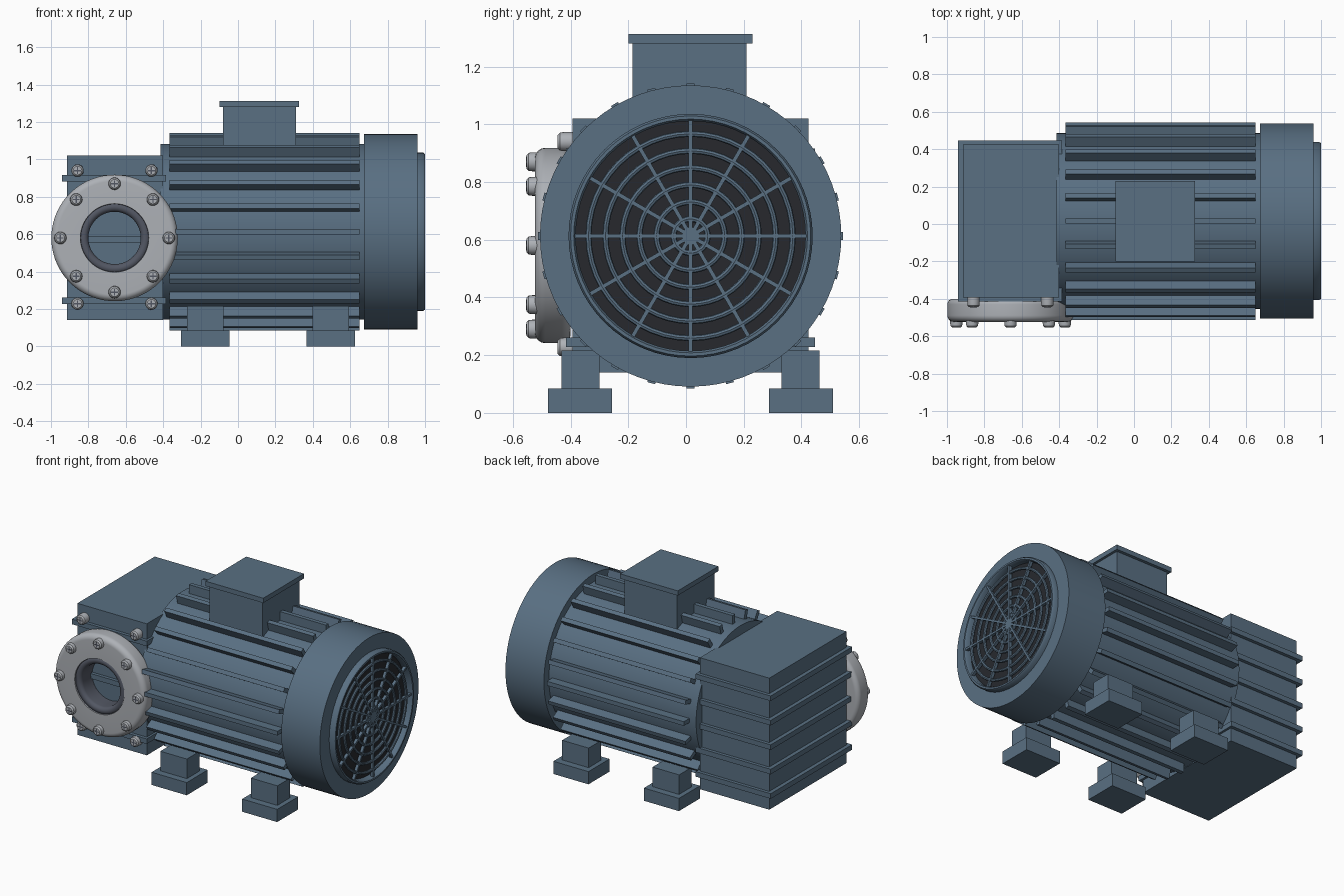
import bpy, bmesh
from math import sin, cos, pi, radians
from mathutils import Matrix, Vector

if "Cube" in bpy.data.objects:
    bpy.data.objects.remove(bpy.data.objects["Cube"])

AY, AZ = 0.016, 0.613          # motor axis
FX, FZ = -0.66, 0.58           # port flange centre


def material(name, rgb):
    m = bpy.data.materials.new(name)
    m.diffuse_color = (*rgb, 1)
    m.use_nodes = True
    m.node_tree.nodes["Principled BSDF"].inputs["Base Color"].default_value = m.diffuse_color
    return m


BLUE = material("blue_paint", (0.10, 0.16, 0.225))
GREY = material("light_metal", (0.42, 0.44, 0.47))
DARK = material("dark_void", (0.02, 0.022, 0.027))
BORE = material("bore_metal", (0.085, 0.095, 0.125))


def finish(name, bm, mat, smooth=False):
    bmesh.ops.recalc_face_normals(bm, faces=bm.faces)
    me = bpy.data.meshes.new(name)
    bm.to_mesh(me)
    bm.free()
    me.materials.append(mat)
    ob = bpy.data.objects.new(name, me)
    bpy.context.collection.objects.link(ob)
    if smooth:
        bpy.ops.object.select_all(action='DESELECT')
        ob.select_set(True)
        bpy.context.view_layer.objects.active = ob
        bpy.ops.object.shade_smooth_by_angle(angle=radians(35))
    return ob


def add_box(bm, x, y, z, rot=None):
    # box from (min, max) pairs, optionally transformed
    size = [p[1] - p[0] for p in (x, y, z)]
    mid = [(p[0] + p[1]) / 2 for p in (x, y, z)]
    m = Matrix.Translation(mid) @ Matrix.Diagonal((*size, 1))
    bmesh.ops.create_cube(bm, size=1, matrix=(rot @ m) if rot else m)


def box(name, x, y, z, mat=BLUE):
    bm = bmesh.new()
    add_box(bm, x, y, z)
    return finish(name, bm, mat)


def add_lathe(bm, profile, axis, centre, n=64, closed=False):
    # revolve (axial, radius) points round the x or y axis; open profiles get end caps
    rings = []
    for a, r in profile:
        ring = []
        for i in range(n):
            t = 2 * pi * i / n
            c, s = r * cos(t), r * sin(t)
            p = (a, c, s) if axis == 'X' else (c, a, s)
            ring.append(bm.verts.new(Vector(p) + Vector(centre)))
        rings.append(ring)
    pairs = list(zip(rings, rings[1:]))
    if closed:
        pairs.append((rings[-1], rings[0]))
    else:
        bm.faces.new(rings[0])
        bm.faces.new(rings[-1])
    for p, q in pairs:
        for i in range(n):
            j = (i + 1) % n
            bm.faces.new((p[i], p[j], q[j], q[i]))


def lathe(name, profile, axis, centre, mat=BLUE, n=64, closed=False):
    bm = bmesh.new()
    add_lathe(bm, profile, axis, centre, n, closed)
    return finish(name, bm, mat, True)


def arc(ca, cr, rad, start, end, steps=8):
    # arc points for a lathe profile
    ts = [radians(start + (end - start) * i / steps) for i in range(steps + 1)]
    return [(ca + rad * cos(t), cr + rad * sin(t)) for t in ts]


axis_pos = (0, AY, AZ)
turn = lambda deg: Matrix.Translation(axis_pos) @ Matrix.Rotation(radians(deg), 4, 'X')

# motor body with radial cooling fins
lathe("motor_body", [(-0.415, 0.47), (0.69, 0.47)], 'X', axis_pos, n=72)
bm = bmesh.new()
for k in range(24):
    add_box(bm, (-0.365, 0.65), (-0.014, 0.014), (0.44, 0.528), turn(15 * k))
finish("cooling_fins", bm, BLUE)

# fan cowl with open front
lathe("fan_cowl", [(0.675, 0.44), (0.675, 0.522), (0.96, 0.522), (0.96, 0.41), (0.9, 0.41), (0.9, 0.44)],
      'X', axis_pos, n=72, closed=True)
lathe("fan_void", [(0.93, 0.415), (0.955, 0.415)], 'X', axis_pos, DARK)

# fan grille: rim, rings, spokes and hub
bm = bmesh.new()
add_lathe(bm, [(0.95, 0.398), (0.95, 0.423), (0.99, 0.423), (1.0, 0.416), (1.0, 0.405), (0.99, 0.398)],
          'X', axis_pos, closed=True)
for k in range(1, 7):
    add_lathe(bm, arc(0.984, 0.059 * k, 0.0105, 0, 315, 7), 'X', axis_pos, 48, True)
add_lathe(bm, [(0.955, 0.03), (0.994, 0.03)], 'X', axis_pos, 24)
finish("grille_rings", bm, BLUE, True)
bm = bmesh.new()
for k in range(12):
    add_box(bm, (0.974, 0.994), (-0.007, 0.007), (0.0, 0.41), turn(30 * k))
finish("grille_spokes", bm, BLUE)

# gear housing with horizontal ribs
box("gear_housing", (-0.914, -0.40), (-0.393, 0.425), (0.14, 1.02))
bm = bmesh.new()
for k in range(5):
    z = 0.245 + k * 0.1635
    add_box(bm, (-0.94, -0.385), (-0.415, 0.447), (z - 0.017, z + 0.017))
finish("housing_ribs", bm, BLUE)

# terminal box and lid
box("terminal_box", (-0.08, 0.31), (-0.185, 0.21), (1.0, 1.285))
box("terminal_lid", (-0.10, 0.327), (-0.20, 0.23), (1.28, 1.312))

# four feet
for xi, x in enumerate((-0.175, 0.495)):
    for side in (-1, 1):
        tag = ("rear", "front")[xi] + ("_near", "_far")[side > 0]
        y, yp = AY + side * 0.383, AY + side * 0.381
        box("foot_pad_" + tag, (x - 0.13, x + 0.13), (y - 0.111, y + 0.111), (0, 0.085))
        box("foot_post_" + tag, (x - 0.098, x + 0.098), (yp - 0.066, yp + 0.066), (0.08, 0.216))

# port flange with rounded rim and a flared bore
port = (FX, 0, FZ)
rim = ([(-0.40, 0.18), (-0.40, 0.308)] + arc(-0.43, 0.308, 0.03, 0, 90)[1:]
       + arc(-0.488, 0.303, 0.035, 90, 180) + [(-0.523, 0.183)])
lathe("port_flange", rim, 'Y', port, GREY, 72, True)
bore = [(-0.40, 0.184), (-0.52, 0.184)] + arc(-0.495, 0.165, 0.025, 140, 270) + [(-0.45, 0.14), (-0.40, 0.14)]
lathe("port_bore", bore, 'Y', port, BORE, 64, True)


def screw(name, x, y, z):
    # domed screw head with crossed slots
    head = [(y + 0.04, 0.033), (y - 0.008, 0.033), (y - 0.022, 0.031), (y - 0.03, 0.023)]
    lathe(name, head, 'Y', (x, 0, z), GREY, 20)
    bm = bmesh.new()
    for a, b in ((0.018, 0.0035), (0.0035, 0.018)):
        add_box(bm, (x - a, x + a), (y - 0.0306, y - 0.02), (z - b, z + b))
    finish(name + "_slot", bm, BORE)


# flange screws and housing corner screws
for k in range(8):
    t = k * pi / 4
    screw(f"flange_screw_{k + 1}", FX + 0.29 * cos(t), -0.523, FZ + 0.29 * sin(t))
for i, x in enumerate((-0.858, -0.463)):
    for j, z in enumerate((0.228, 0.94)):
        screw(f"corner_screw_{2 * i + j + 1}", x, -0.415, z)
